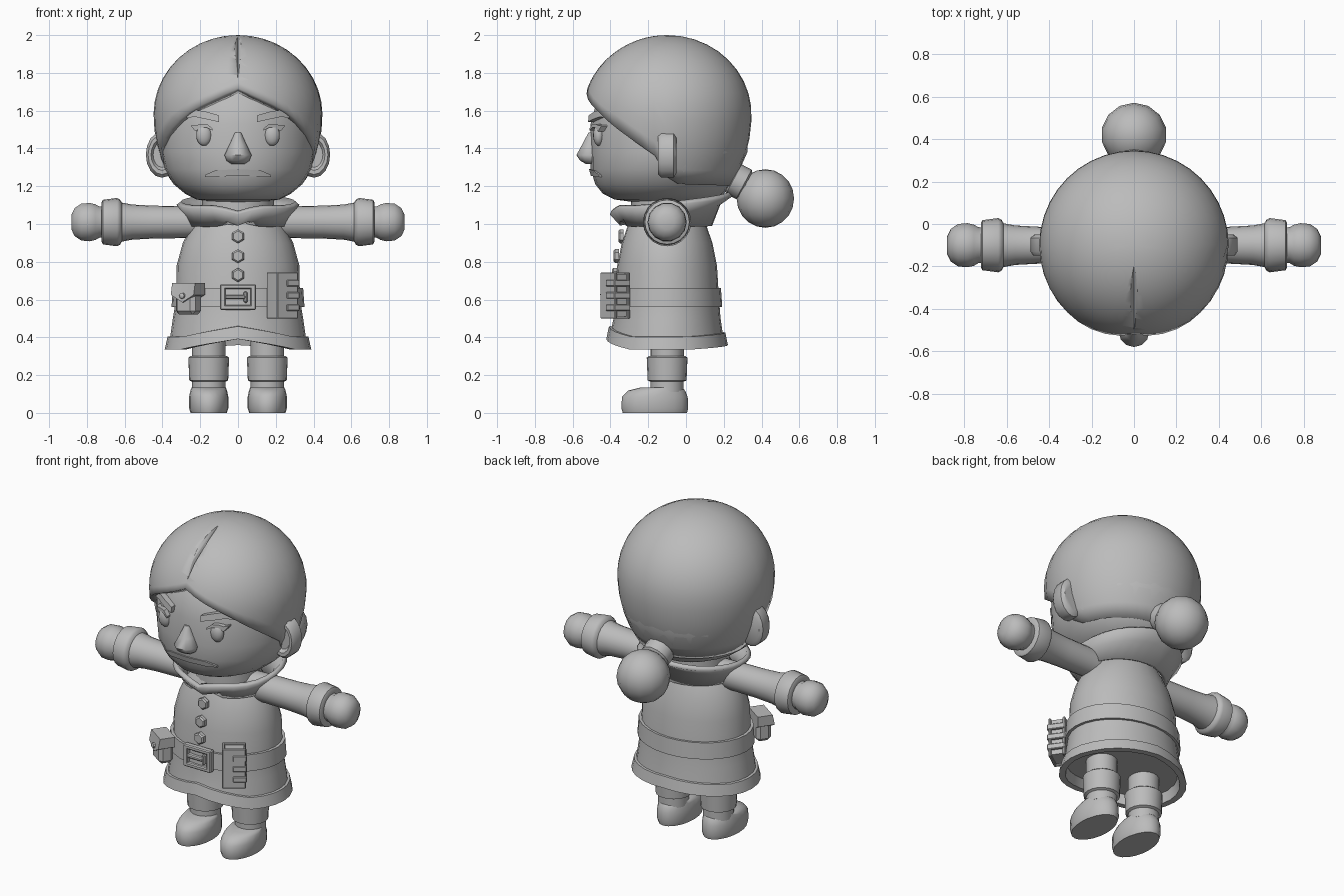
import bpy, bmesh
from math import sin, cos, pi, acos, sqrt, radians
from mathutils import Matrix, Vector

if "Cube" in bpy.data.objects:
    bpy.data.objects.remove(bpy.data.objects["Cube"])

grey = bpy.data.materials.new("plain_grey")
grey.use_nodes = True
grey.diffuse_color = (0.5, 0.5, 0.5, 1)
grey.node_tree.nodes["Principled BSDF"].inputs["Base Color"].default_value = (0.5, 0.5, 0.5, 1)


def finish(name, bm, mirror=False, thick=0, angle=40):
    bmesh.ops.recalc_face_normals(bm, faces=bm.faces)
    mesh = bpy.data.meshes.new(name)
    bm.to_mesh(mesh)
    bm.free()
    mesh.materials.append(grey)
    mesh.shade_smooth()
    mesh.set_sharp_from_angle(angle=radians(angle))
    obj = bpy.data.objects.new(name, mesh)
    bpy.context.collection.objects.link(obj)
    if thick:
        mod = obj.modifiers.new("thickness", "SOLIDIFY")
        mod.thickness, mod.offset = thick, -1
    if mirror:
        obj.modifiers.new("mirror", "MIRROR")
    return obj


def ring(z, rx, ry, cy=0, n=24, dz=None):
    """Ellipse that starts at the front; dz raises points by their angle."""
    angles = [2 * pi * i / n for i in range(n)]
    return [Vector((rx * sin(a), cy - ry * cos(a), z + (dz(min(a, 2 * pi - a)) if dz else 0)))
            for a in angles]


def skin(name, rings, mat=None, caps=True, **kw):
    """Join equal rings of points with quads."""
    bm = bmesh.new()
    rows = [[bm.verts.new(mat @ p if mat else p) for p in r] for r in rings]
    n = len(rows[0])
    for lo, hi in zip(rows, rows[1:]):
        for i in range(n):
            j = (i + 1) % n
            bm.faces.new((lo[i], lo[j], hi[j], hi[i]))
    if caps:
        bm.faces.new(rows[0][::-1])
        bm.faces.new(rows[-1])
    return finish(name, bm, **kw)


def lathe(name, profile, mat=None, n=20, cy=0, **kw):
    return skin(name, [ring(z, r, r, cy, n) for z, r in profile], mat, **kw)


def ball(name, centre, size, **kw):
    bm = bmesh.new()
    bmesh.ops.create_uvsphere(bm, u_segments=14, v_segments=10, radius=1,
                              matrix=Matrix.Translation(centre) @ Matrix.Diagonal((*size, 1)))
    return finish(name, bm, **kw)


def box(name, centre, size, mat=Matrix(), bevel=0.006, **kw):
    bm = bmesh.new()
    bmesh.ops.create_cube(bm, size=1, matrix=mat @ Matrix.Translation(centre) @ Matrix.Diagonal((*size, 1)))
    if bevel:
        bmesh.ops.bevel(bm, geom=bm.edges[:], offset=bevel, segments=1, affect='EDGES')
    return finish(name, bm, angle=30, **kw)


def face_strip(name, stations, out, **kw):
    """Raised strip that follows the face; stations are x, low z, high z."""
    def point(x, z, lift):
        r = 1 - 1.6 * (z - 1.47) ** 2
        return Vector((x, -0.09 - 0.42 * sqrt(max(0, r * r - (x / 0.41) ** 2)) - lift, z))
    return skin(name, [[point(x, a, out), point(x, b, out), point(x, b, -0.04), point(x, a, -0.04)]
                       for x, a, b in stations], angle=30, **kw)


# Head
skin("head", [ring(z, rx, ry, cy) for z, cy, rx, ry in (
    (1.115, -0.11, 0.13, 0.16), (1.13, -0.12, 0.22, 0.26), (1.16, -0.12, 0.28, 0.32),
    (1.21, -0.12, 0.34, 0.36), (1.29, -0.11, 0.39, 0.395), (1.38, -0.09, 0.41, 0.415),
    (1.53, -0.09, 0.41, 0.415), (1.66, -0.09, 0.38, 0.38), (1.8, -0.09, 0.28, 0.28))])

# Hair cap, with a lower edge that falls from the parting to the nape
HAIRLINE = ((0, 1.72), (0.6, 1.6), (1.05, 1.47), (1.42, 1.36), (1.56, 1.25), (1.75, 1.21), (3.2, 1.2))


def hairline(a):
    for (a0, z0), (a1, z1) in zip(HAIRLINE, HAIRLINE[1:]):
        if a <= a1:
            return z0 + (z1 - z0) * (a - a0) / (a1 - a0)


def hair_row(t, n=40):
    row = []
    for i in range(n):
        a = 2 * pi * i / n
        drop = hairline(min(a, 2 * pi - a)) - 1.58
        phi = t * acos(drop / (0.42 if drop > 0 else 0.58))
        r, h = 0.447 * sin(phi), cos(phi)
        row.append(Vector((r * sin(a), -0.1 - r * cos(a), 1.58 + h * (0.42 if h > 0 else 0.58))))
    return row


bm = bmesh.new()
rows = [[bm.verts.new(p) for p in hair_row(k / 14)] for k in range(1, 15)]
pole = bm.verts.new((0, -0.1, 2))
for i in range(40):
    j = (i + 1) % 40
    bm.faces.new((pole, rows[0][i], rows[0][j]))
    for lo, hi in zip(rows, rows[1:]):
        bm.faces.new((lo[i], hi[i], hi[j], lo[j]))
hair = finish("hair", bm, thick=0.07)

# Parting groove cut in the hair
bm = bmesh.new()
ends = [bm.verts.new(p) for p in ((0, -0.18, 2.0), (0, -0.55, 1.715))]
sides = [bm.verts.new(p) for p in ((0.045, -0.5, 1.89), (0, -0.6, 2.0), (-0.045, -0.5, 1.89), (0, -0.43, 1.84))]
for i in range(4):
    for e in ends:
        bm.faces.new((e, sides[i], sides[(i + 1) % 4]))
cutter = finish("parting_cutter", bm)
cutter.hide_render = True
cutter.hide_viewport = True
cut = hair.modifiers.new("parting", "BOOLEAN")
cut.operation, cut.object, cut.solver = 'DIFFERENCE', cutter, 'EXACT'

# Tied bun
tilt = Matrix.Translation((0, 0.24, 1.245)) @ Matrix.Rotation(radians(-118), 4, 'X')
lathe("bun_stem", ((-0.08, 0.07), (0.2, 0.055)), tilt, 12)
lathe("bun_tie", ((0, 0.07), (0.015, 0.088), (0.075, 0.088), (0.09, 0.07)), tilt, 12)
ball("bun", (0, 0.42, 1.135), (0.155, 0.152, 0.155))

# Ears: upright discs with a hollow front
skin("ear", [ring(z, 0.086 * s, 0.122 * s, 0, 16) for z, s in (
    (-0.05, 0.8), (-0.035, 1), (0.03, 1), (0.048, 0.86), (0.048, 0.68), (0.03, 0.55))],
    Matrix.Translation((0.402, -0.1, 1.367)) @ Matrix.Rotation(pi / 2, 4, 'X'), mirror=True)

# Facial features
ball("eye", (0.18, -0.462, 1.47), (0.042, 0.03, 0.056), mirror=True)
face_strip("eyelash", ((0.135, 1.495, 1.505), (0.165, 1.51, 1.53), (0.2, 1.512, 1.53),
                       (0.225, 1.49, 1.52), (0.245, 1.515, 1.525)), 0.025, mirror=True)
face_strip("eyebrow", ((0.1, 1.54, 1.575), (0.17, 1.555, 1.595), (0.23, 1.568, 1.605),
                       (0.272, 1.56, 1.58)), 0.025, mirror=True)
face_strip("mouth", ((-0.175, 1.25, 1.26), (-0.12, 1.25, 1.284), (0, 1.256, 1.29),
                     (0.12, 1.25, 1.284), (0.175, 1.25, 1.26)), 0.025)
skin("nose", [ring(z, rx, ry, cy, 12) for z, cy, rx, ry in (
    (1.318, -0.5, 0.035, 0.03), (1.335, -0.505, 0.06, 0.055), (1.365, -0.51, 0.072, 0.07),
    (1.42, -0.505, 0.045, 0.045), (1.485, -0.5, 0.016, 0.016))], angle=60)

# Coat with a flared hem that rises at the front and back
def hem_lift(a):
    return 0.055 * max(0, 1 - a / 0.9) + 0.02 * max(0, a - 2)


lathe("neck", ((0.98, 0.19), (1.16, 0.19)), cy=-0.1)
skin("coat", [ring(z, rx, ry, -0.1, 28, hem_lift if z < 0.45 else None) for z, rx, ry in (
    (0.395, 0.36, 0.295), (0.5, 0.345, 0.283), (0.6, 0.328, 0.275), (0.78, 0.325, 0.264),
    (0.9, 0.292, 0.24), (1.0, 0.24, 0.205), (1.06, 0.18, 0.18))])
skin("hem", [ring(z, rx, ry, -0.1, 28, hem_lift) for z, rx, ry in (
    (0.405, 0.358, 0.295), (0.403, 0.373, 0.308), (0.336, 0.388, 0.322),
    (0.336, 0.35, 0.285), (0.4, 0.335, 0.27))], caps=False)


# Open collar with a notch at the throat
def collar_top(a):
    return -0.03 * max(0, 1 - a / 0.35) + 0.07 * max(0, a - 1) / 2


skin("collar", [ring(1.0, 0.235, 0.21, -0.1, 28, lambda a: 0.05 * max(0, 1 - a / 0.5)),
                ring(1.05, 0.265, 0.25, -0.09, 28, collar_top),
                ring(1.1, 0.302, 0.305, -0.075, 28, collar_top)], caps=False, thick=0.03)

# Buttons
for z, y in ((0.935, -0.33), (0.83, -0.355), (0.73, -0.365)):
    lathe("coat_button", ((0, 0.037), (0.02, 0.037), (0.028, 0.028)),
          Matrix.Translation((0, y, z)) @ Matrix.Rotation(pi / 2, 4, 'X'), 6)

# Belt and buckle
skin("belt", [ring(z, rx, ry, -0.1, 28) for z, rx, ry in (
    (0.56, 0.32, 0.26), (0.56, 0.352, 0.292), (0.66, 0.345, 0.285), (0.66, 0.31, 0.25))], caps=False)
for s in (-1, 1):
    box("buckle_side", (s * 0.08, -0.39, 0.613), (0.03, 0.04, 0.135))
    box("buckle_bar", (0, -0.39, 0.613 + s * 0.055), (0.19, 0.04, 0.026))
box("buckle_prong", (-0.015, -0.39, 0.613), (0.11, 0.04, 0.022))
box("buckle_pin", (0.04, -0.388, 0.613), (0.02, 0.035, 0.06))

# Book hung on the belt
hang = Matrix.Translation((0.235, -0.375, 0.622)) @ Matrix.Rotation(radians(35), 4, 'Z')
box("book_pages", (0, 0, 0), (0.115, 0.08, 0.225), hang, 0)
for y in (-0.042, 0.042):
    box("book_cover", (0, y, 0), (0.135, 0.016, 0.245), hang, 0.004)
box("book_spine", (-0.06, 0, 0), (0.016, 0.09, 0.245), hang, 0.004)
for z in (-0.065, 0.0, 0.065):
    box("book_strap", (0.033, -0.004, z), (0.08, 0.105, 0.035), hang, 0.004)

# Belt pouch
hang = Matrix.Translation((-0.262, -0.365, 0.605)) @ Matrix.Rotation(radians(-35), 4, 'Z')
box("pouch_body", (0, 0, -0.015), (0.125, 0.09, 0.14), hang, 0.02)
skin("pouch_flap", [[Vector((x, -0.058, z)), Vector((x, -0.045, 0.082)), Vector((x, 0.045, 0.082)),
                     Vector((x, 0.045, z))] for x, z in ((-0.074, 0.02), (0, -0.02), (0.074, 0.02))],
     hang, angle=30)
lathe("pouch_button", ((0, 0.016), (0.012, 0.016), (0.018, 0.008)),
      hang @ Matrix.Translation((0, -0.052, 0.015)) @ Matrix.Rotation(pi / 2, 4, 'X'), 8)

# Arms, cuffs and hands
reach = Matrix.Translation((0, -0.1, 1.01)) @ Matrix.Rotation(pi / 2, 4, 'Y')
lathe("sleeve", ((0.1, 0.08), (0.3, 0.085), (0.45, 0.087), (0.56, 0.093), (0.64, 0.108)), reach, mirror=True)
lathe("cuff", ((0.61, 0.095), (0.625, 0.12), (0.64, 0.128), (0.715, 0.118), (0.722, 0.105), (0.72, 0.07)),
      reach, mirror=True)
lathe("hand", ((0.7, 0.083), (0.735, 0.085), (0.755, 0.097), (0.785, 0.104), (0.83, 0.1),
               (0.865, 0.076), (0.882, 0.04)), reach, 14, mirror=True, angle=60)

# Legs and boots
stand = Matrix.Translation((0.155, -0.1, 0))
lathe("leg", ((0.28, 0.088), (0.45, 0.09)), stand, mirror=True)
lathe("boot_shaft", ((0.11, 0.088), (0.165, 0.088), (0.172, 0.103), (0.292, 0.108), (0.302, 0.095)),
      stand, mirror=True)
skin("boot_foot", [ring(z, rx, ry, cy, 20) for z, cy, rx, ry in (
    (0, -0.065, 0.096, 0.17), (0.025, -0.065, 0.104, 0.177), (0.085, -0.065, 0.104, 0.174),
    (0.118, -0.055, 0.097, 0.15), (0.135, -0.03, 0.09, 0.11))], stand, mirror=True, angle=60)
